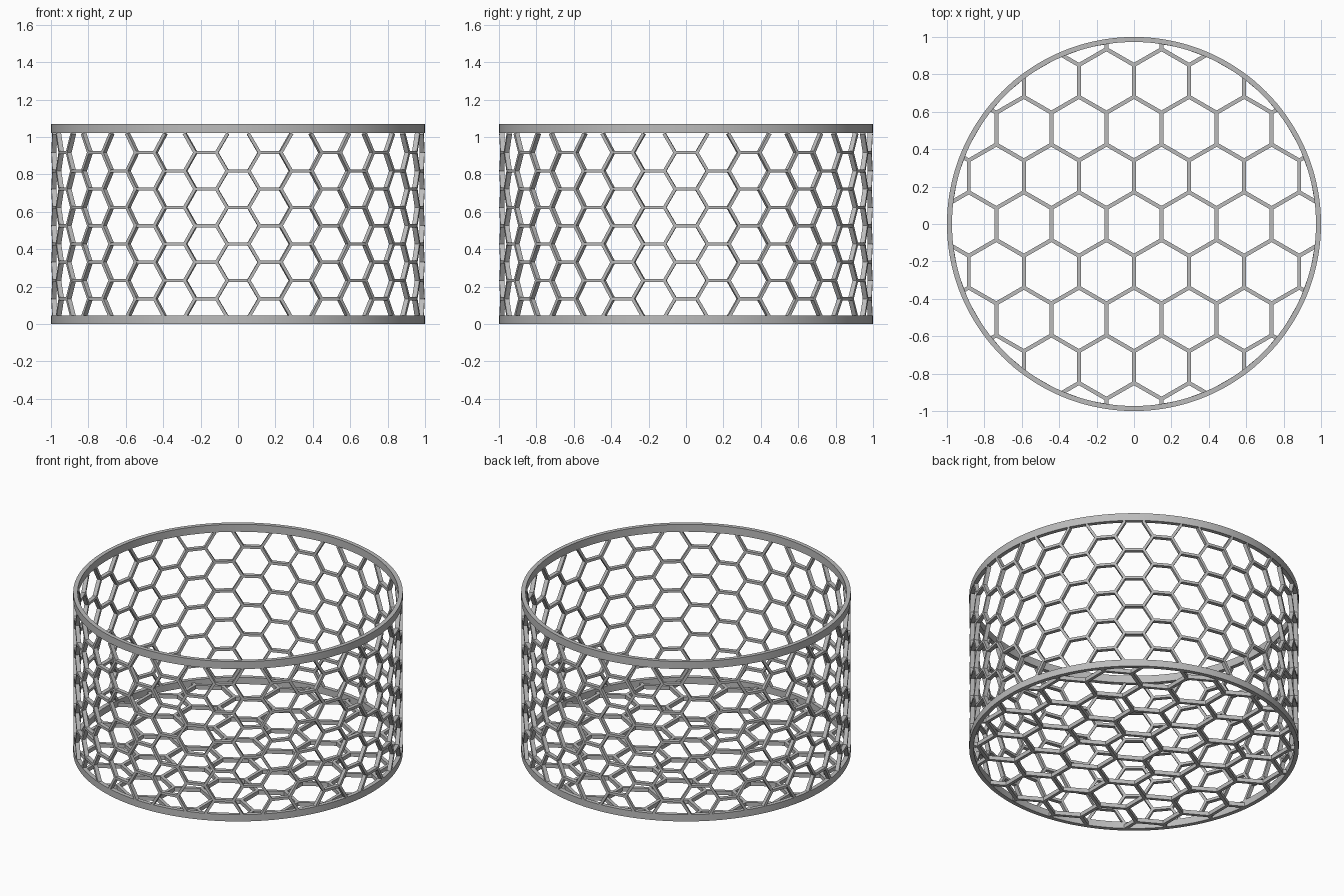
import bpy, bmesh, math
from mathutils import Vector

cube = bpy.data.objects.get("Cube")
if cube:
    bpy.data.objects.remove(cube, do_unlink=True)

RADIUS = 1.0
DEPTH = 0.027          # radial thickness of rims and wall struts
HEIGHT = 1.07
RIM = 0.045

grey = bpy.data.materials.new("plain grey")
grey.use_nodes = True
colour = (0.5, 0.5, 0.5, 1)
grey.diffuse_color = colour
grey.node_tree.nodes["Principled BSDF"].inputs["Base Color"].default_value = colour


def finish(bm, name):
    bmesh.ops.recalc_face_normals(bm, faces=bm.faces)
    mesh = bpy.data.meshes.new(name)
    bm.to_mesh(mesh)
    bm.free()
    mesh.materials.append(grey)
    obj = bpy.data.objects.new(name, mesh)
    bpy.context.collection.objects.link(obj)
    return obj


def strut(bm, a, b, normal, width, depth):
    """Square bar from a to b, with its depth along normal."""
    along = (b - a).normalized()
    normal = (normal - along * normal.dot(along)).normalized()
    side = along.cross(normal) * width / 2
    out = normal * depth / 2
    ends = []
    for p in (a - along * width * 0.3, b + along * width * 0.3):
        ends.append([bm.verts.new(p + side * s + out * o)
                     for s, o in ((-1, -1), (1, -1), (1, 1), (-1, 1))])
    for i in range(4):
        j = (i + 1) % 4
        bm.faces.new((ends[0][i], ends[0][j], ends[1][j], ends[1][i]))
    bm.faces.new(ends[0][::-1])
    bm.faces.new(ends[1])


def ring(name, low, high, segments=144):
    bm = bmesh.new()
    loops = []
    for i in range(segments):
        t = math.tau * i / segments
        loops.append([bm.verts.new((r * math.sin(t), -r * math.cos(t), z))
                      for r, z in ((RADIUS, low), (RADIUS, high),
                                   (RADIUS - DEPTH, high), (RADIUS - DEPTH, low))])
    for i in range(segments):
        a, b = loops[i], loops[(i + 1) % segments]
        for k in range(4):
            m = (k + 1) % 4
            bm.faces.new((a[k], b[k], b[m], a[m]))
    obj = finish(bm, name)
    bpy.ops.object.select_all(action='DESELECT')
    obj.select_set(True)
    bpy.context.view_layer.objects.active = obj
    bpy.ops.object.shade_smooth_by_angle(angle=math.radians(30))


# Rims
ring("bottom_rim", 0, RIM)
ring("top_rim", HEIGHT - 0.05, HEIGHT)

# Honeycomb wall: flat-topped cells wrapped around the cylinder
COLUMNS, ROWS = 36, 10
Z0, STEP = 0.037, 0.0977


def on_wall(column, row):
    t = math.tau * column / COLUMNS
    r = RADIUS - DEPTH / 2
    return Vector((r * math.sin(t), -r * math.cos(t), Z0 + STEP * row))


def wall_strut(bm, a, b):
    mid = (a + b) / 2
    strut(bm, a, b, Vector((mid.x, mid.y, 0)), 0.017, DEPTH - 0.001)


wall = bmesh.new()
for col in range(COLUMNS):
    for row in range(col % 2, ROWS + 1, 2):
        right = on_wall(col + 1 / 3, row)
        if 0 < row < ROWS:
            wall_strut(wall, on_wall(col - 1 / 3, row), right)
        for other in (row - 1, row + 1):
            if 0 <= other <= ROWS:
                wall_strut(wall, right, on_wall(col + 2 / 3, other))
finish(wall, "honeycomb_wall")

# Honeycomb floor: cells with points toward front and back, trimmed by the rim
SIDE = 0.17
HALF = SIDE * math.sqrt(3) / 2
THICK = 0.027
LIMIT = RADIUS - DEPTH / 2


def floor_strut(bm, a, b):
    if a.length > b.length:
        a, b = b, a
    if a.length > LIMIT:
        return
    if b.length > LIMIT:
        d = b - a
        qa, qb, qc = d.dot(d), 2 * a.dot(d), a.dot(a) - LIMIT ** 2
        b = a + d * ((-qb + math.sqrt(qb * qb - 4 * qa * qc)) / (2 * qa))
    if (b - a).length < 0.002:
        return
    lift = Vector((0, 0, THICK / 2))
    strut(bm, a + lift, b + lift, Vector((0, 0, 1)), 0.021, THICK - 0.001)


floor = bmesh.new()
for row in range(-5, 6):
    for col in range(-8, 9):
        if (row + col) % 2 == 0:
            continue
        x, y = col * HALF, row * SIDE * 1.5
        top = Vector((x, y + SIDE / 2, 0))
        floor_strut(floor, Vector((x, y - SIDE / 2, 0)), top)
        for s in (-1, 1):
            floor_strut(floor, top, Vector((x + s * HALF, y + SIDE, 0)))
finish(floor, "honeycomb_floor")
